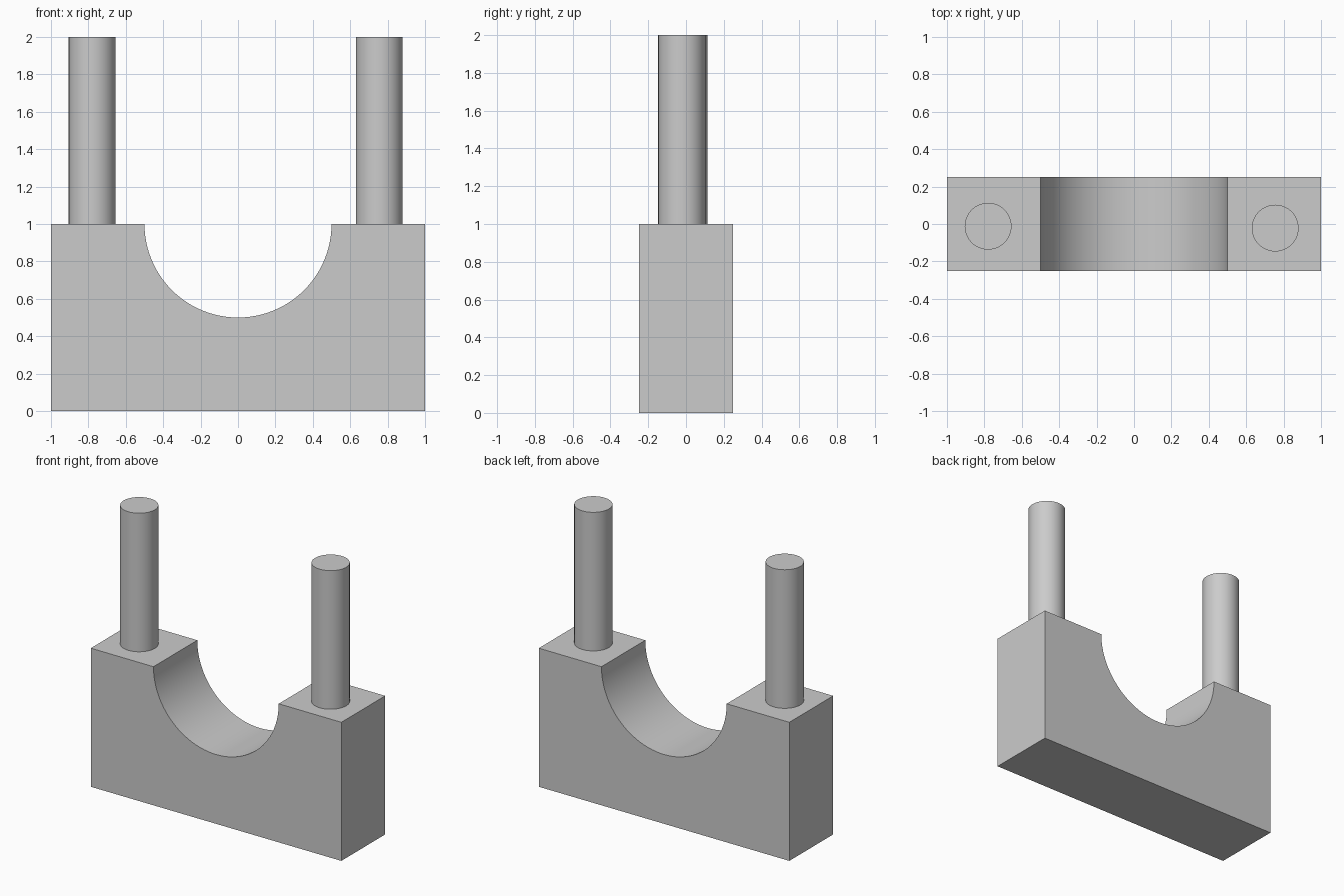
import bpy, bmesh
from math import cos, sin, pi

cube = bpy.data.objects.get("Cube")
if cube:
    bpy.data.objects.remove(cube, do_unlink=True)

# Single plain grey
grey = bpy.data.materials.new("light_grey")
grey.use_nodes = True
colour = (0.6, 0.6, 0.6, 1)
grey.diffuse_color = colour
grey.node_tree.nodes["Principled BSDF"].inputs["Base Color"].default_value = colour


def finish(name, bm):
    """Turn a bmesh into a named object with sharp-edged smooth shading."""
    bmesh.ops.recalc_face_normals(bm, faces=bm.faces)
    mesh = bpy.data.meshes.new(name)
    bm.to_mesh(mesh)
    bm.free()
    mesh.materials.append(grey)
    obj = bpy.data.objects.new(name, mesh)
    bpy.context.collection.objects.link(obj)
    bpy.ops.object.select_all(action='DESELECT')
    obj.select_set(True)
    bpy.context.view_layer.objects.active = obj
    bpy.ops.object.shade_smooth_by_angle(angle=pi / 6)
    return obj


# Saddle block: rectangular profile with a half-round notch, extruded in depth
DEPTH, NOTCH, STEPS = 0.5, 0.5, 48
arc = [(-NOTCH * cos(pi * i / STEPS), 1 - NOTCH * sin(pi * i / STEPS))
       for i in range(STEPS + 1)]
profile = [(1, 1), (1, 0), (-1, 0), (-1, 1)] + arc
bm = bmesh.new()
face = bm.faces.new([bm.verts.new((x, -DEPTH / 2, z)) for x, z in profile])
extruded = bmesh.ops.extrude_face_region(bm, geom=[face], use_keep_orig=True)
bmesh.ops.translate(bm, vec=(0, DEPTH, 0),
                    verts=[v for v in extruded["geom"] if isinstance(v, bmesh.types.BMVert)])
finish("saddle_block", bm)

# Upright pins standing on the two shoulders
for name, x, y in (("right_pin", -0.78, -0.012), ("left_pin", 0.755, -0.022)):
    bm = bmesh.new()
    bmesh.ops.create_cone(bm, cap_ends=True, segments=64,
                          radius1=0.125, radius2=0.125, depth=1)
    pin = finish(name, bm)
    pin.location = (x, y, 1.5)
